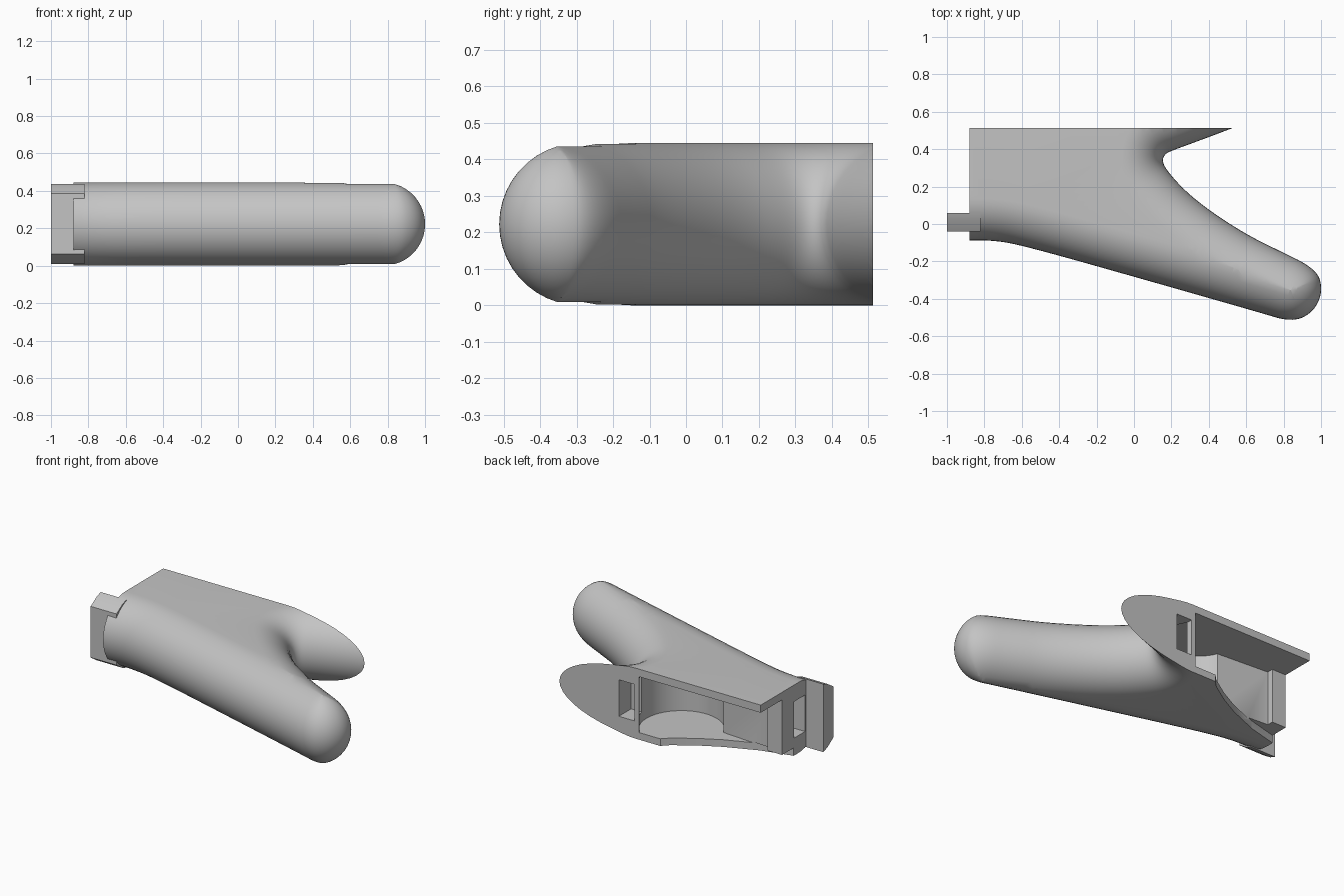
import bpy, bmesh, math
from mathutils import Vector
from mathutils.geometry import delaunay_2d_cdt, intersect_point_line

cube = bpy.data.objects.get("Cube")
if cube:
    bpy.data.objects.remove(cube, do_unlink=True)

grey = bpy.data.materials.new("plain_grey")
grey.use_nodes = True
grey.diffuse_color = (0.55, 0.55, 0.55, 1)
grey.node_tree.nodes["Principled BSDF"].inputs["Base Color"].default_value = (0.55, 0.55, 0.55, 1)

MID = 0.2225   # half height, also the radius of the rounded edge


def make_object(name, bm):
    bmesh.ops.recalc_face_normals(bm, faces=bm.faces)
    mesh = bpy.data.meshes.new(name)
    bm.to_mesh(mesh)
    bm.free()
    mesh.materials.append(grey)
    ob = bpy.data.objects.new(name, mesh)
    bpy.context.collection.objects.link(ob)
    return ob


def prism(name, points, low, high, along_x=False):
    """Extrude a flat profile along z, or a (y, z) profile along x."""
    bm = bmesh.new()
    place = (lambda a, b: (low, a, b)) if along_x else (lambda a, b: (a, b, low))
    face = bm.faces.new([bm.verts.new(place(a, b)) for a, b in points])
    new = bmesh.ops.extrude_face_region(bm, geom=[face])["geom"]
    shift = Vector((high - low, 0, 0) if along_x else (0, 0, high - low))
    bmesh.ops.translate(bm, vec=shift, verts=[v for v in new if isinstance(v, bmesh.types.BMVert)])
    return make_object(name, bm)


def box(name, x0, x1, y0, y1, z0, z1):
    return prism(name, [(x0, y0), (x1, y0), (x1, y1), (x0, y1)], z0, z1)


def cut(target, cutter, operation="DIFFERENCE"):
    cutter.hide_render = True
    mod = target.modifiers.new("cut", "BOOLEAN")
    mod.operation, mod.solver, mod.object = operation, "EXACT", cutter
    bpy.context.view_layer.objects.active = target
    bpy.ops.object.modifier_apply(modifier=mod.name)
    bpy.data.objects.remove(cutter, do_unlink=True)


def corner_cut(points):
    out = []
    for a, b in zip(points, points[1:] + points[:1]):
        out += [a.lerp(b, 0.25), a.lerp(b, 0.75)]
    return out


def resample(points, step):
    out = []
    for a, b in zip(points, points[1:] + points[:1]):
        n = max(1, round((b - a).length / step))
        out += [a.lerp(b, i / n) for i in range(n)]
    return out


# Forked outline, running past the two flat cut planes
tip = [(0.83 + 0.181 * math.cos(math.radians(a)), -0.345 + 0.181 * math.sin(math.radians(a)))
       for a in (-85, -45, -5, 35)]
control = [(-1.4, -0.09), (-0.95, -0.09), (-0.76, -0.085), (-0.58, -0.118), (0.1, -0.31),
           (0.66, -0.47)] + tip + [
           (0.75, -0.13), (0.6, -0.055), (0.42, 0.06), (0.28, 0.17), (0.18, 0.28),
           (0.15, 0.335), (0.165, 0.375), (0.21, 0.395), (0.35, 0.446), (0.52, 0.51),
           (0.9, 0.655), (1.45, 0.86), (1.45, 1.2), (-1.4, 1.2)]
outline = [Vector(p) for p in control]
for _ in range(3):
    outline = corner_cut(outline)
outline = resample(outline, 0.03)
count = len(outline)


def edge_distance(p):
    best = 9.0
    for i in range(count):
        a, b = outline[i], outline[(i + 1) % count]
        q, t = intersect_point_line(p, a, b)
        q = a.lerp(b, min(1, max(0, t)))
        best = min(best, (p - q.to_2d()).length)
    return best


# Body: nested offsets of the outline lifted to a quarter-round edge
points = list(outline)
edges = [(i, (i + 1) % count) for i in range(count)]
normals = []
for i in range(count):
    t = (outline[(i + 1) % count] - outline[i - 1]).normalized()
    normals.append(Vector((-t.y, t.x)))
RINGS = 11
for k in range(1, RINGS + 1):
    d = MID * (1 - math.cos(math.pi / 2 * k / RINGS))
    for p, n in zip(outline, normals):
        q = p + n * d
        if edge_distance(q) > d * 0.97 - 0.0005:
            points.append(q)
flat_verts, _, tris, *_ = delaunay_2d_cdt(points, edges, [], 1, 0.0004)

bm = bmesh.new()
top, bottom = [], []
for p in flat_verts:
    d = min(MID, edge_distance(p))
    h = math.sqrt(max(0, MID ** 2 - (MID - d) ** 2))
    if d < 0.0003:
        v = bm.verts.new((p.x, p.y, MID))
        top.append(v)
        bottom.append(v)
    else:
        top.append(bm.verts.new((p.x, p.y, MID + h)))
        bottom.append(bm.verts.new((p.x, p.y, MID - h)))
for tri in tris:
    for side in (top, bottom):
        corners = [side[i] for i in tri]
        if not bm.faces.get(corners):
            bm.faces.new(corners)
bmesh.ops.dissolve_limit(bm, angle_limit=0.002, verts=bm.verts, edges=bm.edges)
bmesh.ops.triangulate(bm, faces=bm.faces)
body = make_object("forked_body", bm)

# Flat back and flat end
cut(body, box("trim_box", -0.88, 2, -2, 0.512, -1, 2), "INTERSECT")

# Hollow in the back: round pocket running into a shallow channel
arc = [(-0.2 + 0.245 * math.cos(math.radians(a)), 0.33 + 0.245 * math.sin(math.radians(a)))
       for a in range(46, -164, -7)]
cavity = [(-0.03, 0.7)] + arc + [(-0.78, 0.26), (-0.78, 0.30), (-0.95, 0.30), (-0.95, 0.7)]
cut(body, prism("cavity_cutter", cavity, 0.045, 0.397))

# Curved opening through the floor
opening = [(-0.17, 0.7), (-0.18, 0.51), (-0.22, 0.47), (-0.35, 0.385), (-0.48, 0.316),
           (-0.68, 0.235), (-0.95, 0.165), (-0.95, 0.7)]
cut(body, prism("floor_cutter", opening, -0.1, 0.05))

# Sockets in the back face and the end face
cut(body, box("back_socket_cutter", 0.0, 0.11, 0.39, 0.7, 0.11, 0.34))
cut(body, box("end_socket_cutter", -1, -0.77, 0.07, 0.18, 0.11, 0.34))

# Tab on the end, chamfered like the body edge
tab_profile = [(0.06, 0.008), (0.06, 0.437), (0.02, 0.423), (-0.04, 0.385),
               (-0.04, 0.062), (0.02, 0.022)]
tab = prism("end_tab", tab_profile, -1.0, -0.82, along_x=True)

for ob in (body, tab):
    bpy.ops.object.select_all(action="DESELECT")
    ob.select_set(True)
    bpy.context.view_layer.objects.active = ob
    bpy.ops.object.shade_smooth_by_angle(angle=math.radians(30))
